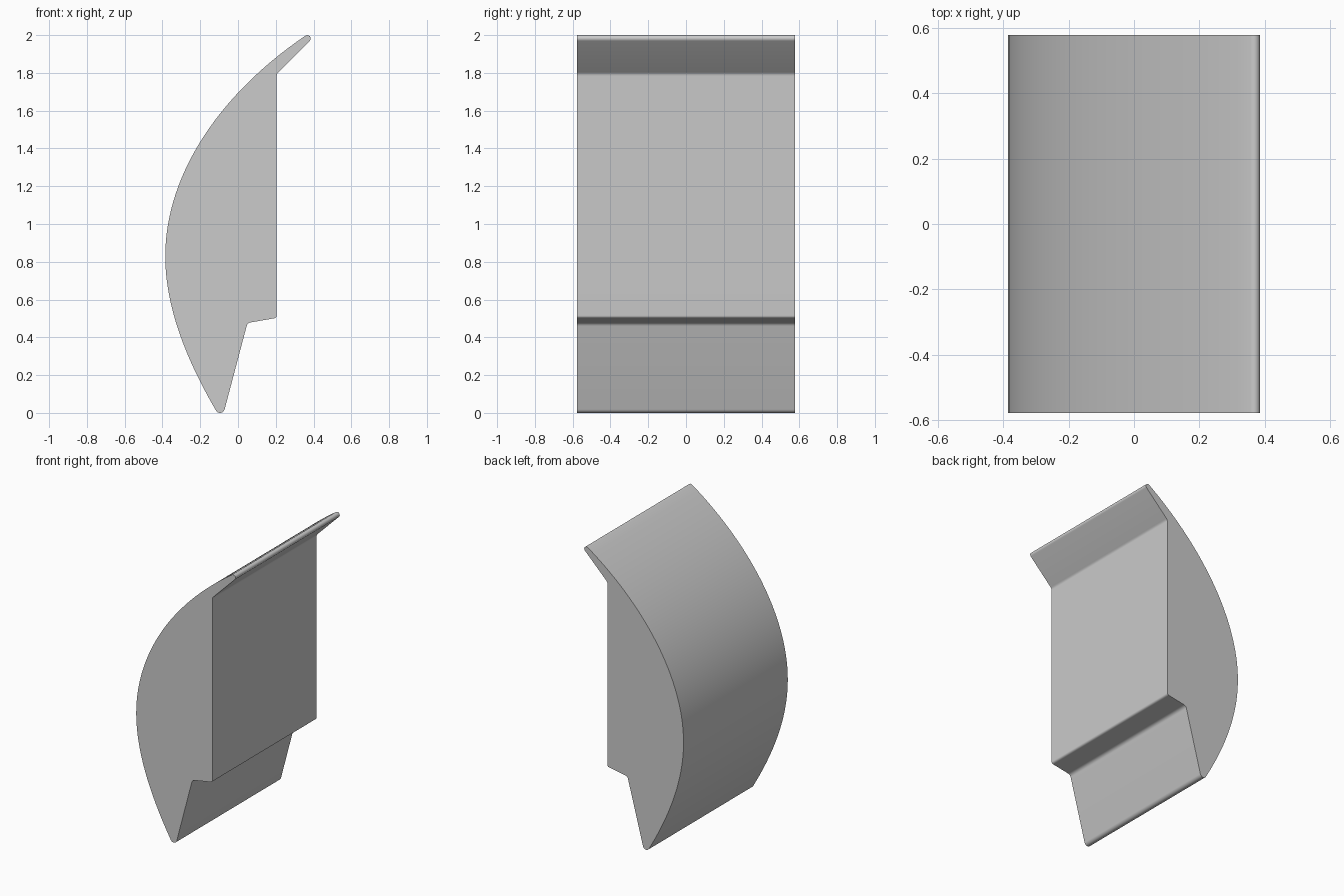
import bpy, bmesh, math
from mathutils import Vector
from mathutils.geometry import interpolate_bezier

cube = bpy.data.objects.get("Cube")
if cube:
    bpy.data.objects.remove(cube, do_unlink=True)

HALF_DEPTH = 0.577


def arc(cx, cz, radius, start, end, steps=8):
    """Points along a circular arc, angles in degrees."""
    angles = [math.radians(start + (end - start) * i / steps) for i in range(steps + 1)]
    return [Vector((cx + radius * math.cos(a), cz + radius * math.sin(a))) for a in angles]


def fillet(before, corner, after, size, steps=6):
    """Rounded corner between two straight edges."""
    a, c, b = Vector(before), Vector(corner), Vector(after)
    p = c + (a - c).normalized() * size
    q = c + (b - c).normalized() * size
    return [p.lerp(c, i / steps).lerp(c.lerp(q, i / steps), i / steps) for i in range(steps + 1)]


def curve(a, b, c, d, steps=24):
    return [Vector(p[:2]) for p in interpolate_bezier(
        *[Vector((*p, 0)) for p in (a, b, c, d)], steps)]


# Rounded ends
tip = arc(0.367, 1.982, 0.018, 125, -45)
toe = arc(-0.095, 0.025, 0.025, -15, -153)

# Stepped flat side, from the tip down to the toe
steps = [tip[-1], (0.205, 1.795), (0.205, 0.503), (0.05, 0.476), toe[0]]
outline = list(tip)
for i, size in zip((1, 2, 3), (0.012, 0.014, 0.018)):
    outline += fillet(steps[i - 1], steps[i], steps[i + 1], size)
outline += toe

# Bowed side, from the toe back up to the tip
belly = (-0.385, 0.83)
outline += curve(toe[-1], (-0.29, 0.31), (-0.385, 0.58), belly)[1:]
outline += curve(belly, (-0.385, 1.25), (-0.11, 1.68), tip[0], 32)[1:-1]

# Extrude the profile from front to back
bm = bmesh.new()
cap = bm.faces.new([bm.verts.new((p.x, -HALF_DEPTH, p.y)) for p in outline])
result = bmesh.ops.extrude_face_region(bm, geom=[cap], use_keep_orig=True)
moved = [v for v in result["geom"] if isinstance(v, bmesh.types.BMVert)]
bmesh.ops.translate(bm, verts=moved, vec=(0, 2 * HALF_DEPTH, 0))
bmesh.ops.recalc_face_normals(bm, faces=bm.faces[:])
mesh = bpy.data.meshes.new("bowed_profile_block")
bm.to_mesh(mesh)
bm.free()

block = bpy.data.objects.new("bowed_profile_block", mesh)
bpy.context.collection.objects.link(block)

# Plain grey
grey = bpy.data.materials.new("light_grey")
grey.use_nodes = True
colour = (0.6, 0.6, 0.6, 1)
grey.diffuse_color = colour
grey.node_tree.nodes["Principled BSDF"].inputs["Base Color"].default_value = colour
mesh.materials.append(grey)

bpy.ops.object.select_all(action="DESELECT")
block.select_set(True)
bpy.context.view_layer.objects.active = block
bpy.ops.object.shade_smooth_by_angle(angle=math.radians(35))
